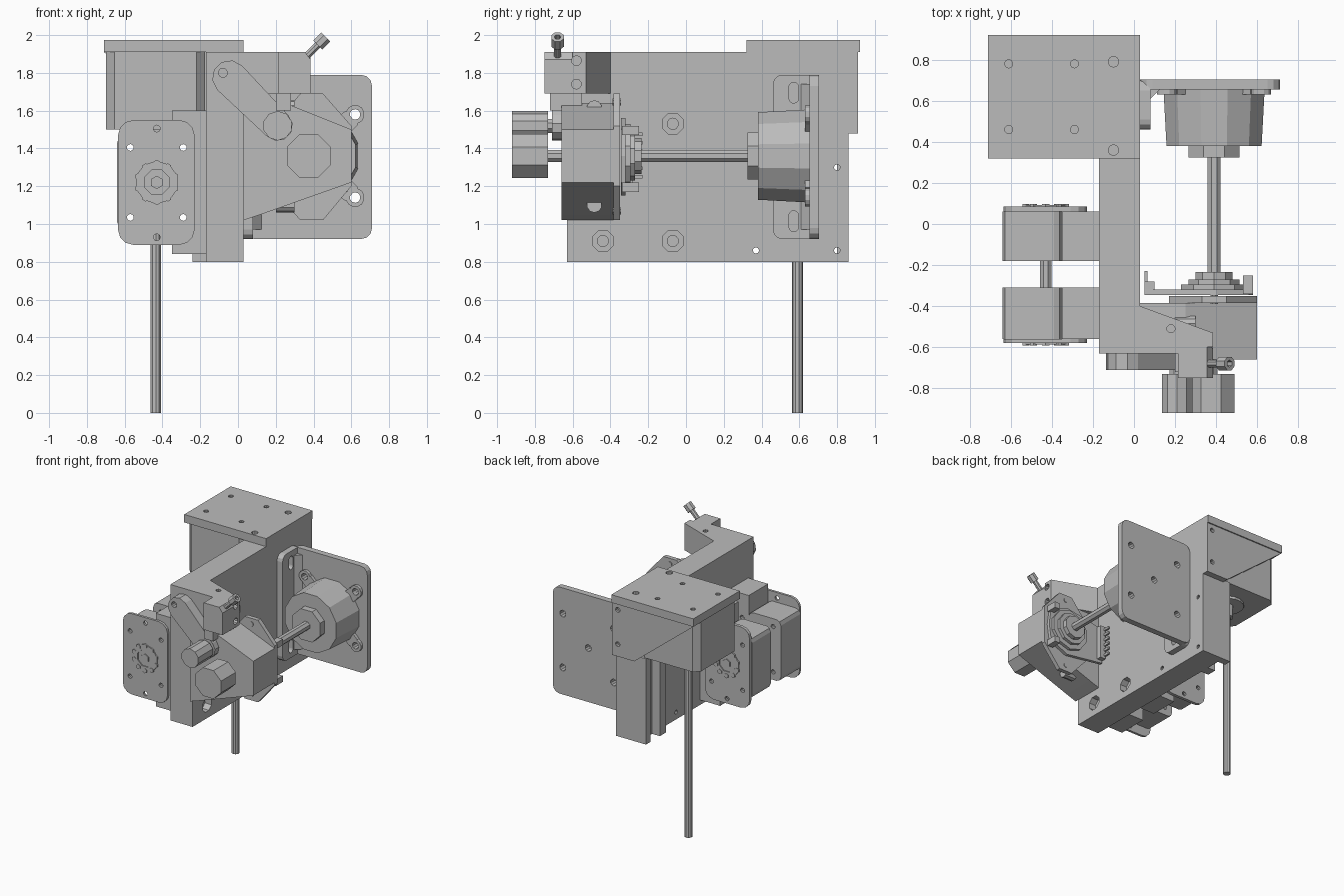
import bpy, bmesh
from math import pi, cos, sin
from mathutils import Vector

old = bpy.data.objects.get("Cube")
if old:
    bpy.data.objects.remove(old, do_unlink=True)

GREY = (0.5, 0.5, 0.5, 1)
mat = bpy.data.materials.new("machine grey")
mat.use_nodes = True
mat.diffuse_color = GREY
mat.node_tree.nodes["Principled BSDF"].inputs["Base Color"].default_value = GREY


def prism(name, pts, axis, lo, hi):
    """Extrude a 2D profile along an axis between lo and hi."""
    place = {"x": lambda a, b, t: (t, a, b),
             "y": lambda a, b, t: (a, t, b),
             "z": lambda a, b, t: (a, b, t)}[axis]
    bm = bmesh.new()
    ends = [[bm.verts.new(place(a, b, t)) for a, b in pts] for t in (lo, hi)]
    bm.faces.new(ends[0])
    bm.faces.new(ends[1][::-1])
    n = len(pts)
    for i in range(n):
        j = (i + 1) % n
        bm.faces.new((ends[0][i], ends[1][i], ends[1][j], ends[0][j]))
    bmesh.ops.recalc_face_normals(bm, faces=bm.faces)
    me = bpy.data.meshes.new(name)
    bm.to_mesh(me)
    bm.free()
    me.materials.append(mat)
    ob = bpy.data.objects.new(name, me)
    bpy.context.scene.collection.objects.link(ob)
    return ob


def rect(a0, b0, a1, b1):
    return [(a0, b0), (a1, b0), (a1, b1), (a0, b1)]


def box(name, x0, x1, y0, y1, z0, z1):
    return prism(name, rect(x0, y0, x1, y1), "z", z0, z1)


def circle(a, b, r, n=8):
    return [(a + r * cos(2 * pi * (i + .5) / n), b + r * sin(2 * pi * (i + .5) / n))
            for i in range(n)]


def rounded(a0, b0, a1, b1, r, seg=3):
    corners = [(a1 - r, b1 - r), (a0 + r, b1 - r), (a0 + r, b0 + r), (a1 - r, b0 + r)]
    return [(a + r * cos(pi / 2 * (k + s / seg)), b + r * sin(pi / 2 * (k + s / seg)))
            for k, (a, b) in enumerate(corners) for s in range(seg + 1)]


def cyl(name, axis, a, b, r, lo, hi, n=8):
    return prism(name, circle(a, b, r, n), axis, lo, hi)


def cut(ob, profile, axis, lo, hi):
    cutter = prism("cutter", profile, axis, lo, hi)
    cutter.hide_render = True
    m = ob.modifiers.new("cut", "BOOLEAN")
    m.operation = "DIFFERENCE"
    m.solver = "EXACT"
    m.object = cutter
    bpy.context.view_layer.objects.active = ob
    bpy.ops.object.modifier_apply(modifier="cut")
    bpy.data.objects.remove(cutter, do_unlink=True)


def holes(ob, axis, centres, r, lo, hi, n=10):
    for a, b in centres:
        cut(ob, circle(a, b, r, n), axis, lo, hi)


# Main upright plate with countersunk and small bolt holes
main = box("main_plate", -.17, .03, -.63, .86, .8, 1.91)
bolts = [(-.07, 1.53), (-.07, .91), (-.44, .91)]
holes(main, "x", bolts, .06, -.03, .1, 8)
holes(main, "x", bolts, .03, -.3, .1)
holes(main, "x", [(.37, .86), (.8, .86), (.8, 1.3)], .016, -.3, .1)
for i, (y0, y1) in enumerate([(.8, .86), (.6, .68)]):
    box(f"guide_ridge_{i}", -.24, -.17, y0, y1, .8, 1.5)

# Top shelf with a triangular rear gusset
shelf = box("top_shelf", -.71, .03, .32, .92, 1.91, 1.975)
holes(shelf, "z", [(x, y) for x in (-.61, -.29) for y in (.46, .78)], .02, 1.8, 2)
holes(shelf, "z", [(-.1, .36), (-.1, .79)], .026, 1.95, 2)
gusset = prism("rear_gusset", [(.03, 1.48), (.03, 1.91), (-.71, 1.91), (-.17, 1.48)],
               "y", .86, .91)
holes(gusset, "y", [(-.02, 1.86), (-.02, 1.58)], .02, .88, 1)

# Vertical motor, coupler and lead screw
prism("lift_motor", rounded(-.7, .33, -.175, .85, .045, 1), "z", 1.5, 1.91)
cyl("lift_pilot", "z", -.435, .59, .13, 1.48, 1.5, 16)
cyl("lift_coupler", "z", -.435, .59, .05, 1.38, 1.5)
cyl("lead_screw", "z", -.435, .59, .03, 0, 1.42, 10)

# Two bearing carriers on the left face
CX, CZ = -.43, 1.22
plate_holes = [(CX + dx, CZ + dz) for dx in (-.14, .14) for dz in (-.185, .185)]
plate_holes += [(CX, .93), (CX, 1.505)]
for tag, y0, y1, p0, p1 in (("front", -.56, -.31, -.58, -.56),
                            ("rear", -.18, .06, .06, .085)):
    body = prism(f"{tag}_carrier_body", rounded(-.64, .97, -.35, 1.47, .04, 2), "y", y0, y1)
    mount = box(f"{tag}_carrier_mount", -.35, -.17, y0, y1, .84, 1.6)
    flange = prism(f"{tag}_carrier_flange", rounded(-.635, .89, -.23, 1.55, .08), "y", p0, p1)
    for ob in (body, mount, flange):
        near = [(a, b) for a, b in plate_holes
                if ob is flange or (a < -.35) == (ob is body) and .97 < b < 1.47]
        holes(ob, "y", near, .018, y0 - .1, y1 + .1)
    # Bearing ring with balls and a hexagonal core
    out = -1 if tag == "front" else 1
    face = p0 if out < 0 else p1
    lo, hi = sorted((face - out * .005, face + out * .008))
    ring = cyl(f"{tag}_bearing_ring", "y", CX, CZ, .115, lo, hi, 10)
    cut(ring, circle(CX, CZ, .07, 8), "y", lo - .1, hi + .1)
    cyl(f"{tag}_bearing_core", "y", CX, CZ, .035, lo, hi, 6)
    for i, (a, b) in enumerate(circle(CX, CZ, .1, 10)):
        cyl(f"{tag}_bearing_ball_{i}", "y", a, b, .02, lo - .004, hi + .004, 6)
cyl("carrier_rod", "y", CX, CZ, .03, -.35, -.15)

# Angle bracket for the round motor
MX, MZ = .39, 1.36
corners = [(MX + dx, MZ + dz) for dx in (-.23, .23) for dz in (-.22, .22)]
back = prism("motor_plate", rounded(.03, .92, .71, 1.79, .06), "y", .655, .705)
holes(back, "y", corners + [(MX, MZ)], .028, .6, .8)
side = prism("bracket_flange", rounded(.46, .92, .7, 1.79, .05), "x", .03, .08)
for z in (1.015, 1.695):
    cut(side, rounded(.545, z - .055, .595, z + .055, .024), "x", 0, .2)
prism("bracket_fillet", [(.08, .61), (.08, .66), (.13, .66)], "z", .97, 1.74)

# Round motor with ears, hub and drive shaft
motor = cyl("round_motor", "y", MX, MZ, .255, .38, .655, 12)
for v in motor.data.vertices:
    if v.co.y < .5:
        v.co.x = MX + (v.co.x - MX) * .94
        v.co.z = MZ + (v.co.z - MZ) * .94
for i, (a, b) in enumerate(corners):
    ear = cyl(f"motor_ear_{i}", "y", a, b, .05, .63, .655, 12)
    holes(ear, "y", [(a, b)], .028, .6, .7)
    d = (Vector((a, b)) - Vector((MX, MZ))).normalized()
    p = Vector((-d.y, d.x)) * .05
    c0, c1 = Vector((MX, MZ)) + d * .2, Vector((a, b)) - d * .025
    prism(f"ear_web_{i}", [tuple(q) for q in (c0 - p, c1 - p, c1 + p, c0 + p)], "y", .63, .655)
cyl("motor_hub", "y", MX, MZ, .135, .325, .38)
cyl("drive_shaft", "y", MX, MZ, .035, -.3, .33)

# Front drive housing and cover plate
housing = prism("drive_housing", [(.03, 1.02), (.12, 1.05), (.6, 1.22), (.6, 1.5),
                                  (.25, 1.64), (.03, 1.64)], "y", -.66, -.385)
prism("cover_plate", [(.33, 1.02), (.45, 1.02), (.6, 1.2), (.6, 1.52), (.45, 1.69),
                      (.33, 1.69), (.17, 1.5), (.17, 1.2)], "y", -.385, -.35)
for i, z in enumerate((1.1, 1.615)):
    cyl(f"housing_boss_{i}", "x", -.485, z, .04, .2, .3, 10)
for i, z in enumerate((1.07, 1.645)):
    cyl(f"cover_screw_{i}", "y", MX, z, .02, -.39, -.345)

# Encoder board with rings and pin header
prism("encoder_board", [(.05, 1.2), (.4, 1.15), (.56, 1.22), (.58, 1.36), (.56, 1.5),
                        (.4, 1.56), (.05, 1.5)], "y", -.345, -.32)
for i, (r, y0, y1) in enumerate([(.17, -.32, -.295), (.13, -.295, -.27), (.095, -.27, -.235)]):
    cyl(f"encoder_ring_{i}", "y", MX, MZ, r, y0, y1, 10)
box("header_base", .05, .1, -.32, -.28, 1.22, 1.5)
for i in range(6):
    z = 1.24 + i * .045
    box(f"header_pin_{i}", .05, .065, -.28, -.23, z, z + .02)
for i, z in enumerate((1.2, 1.5)):
    box(f"board_clip_{i}", .53, .58, -.34, -.25, z - .03, z + .02)

# Front knob, idler and tension lever
cyl("drive_knob", "y", .375, MZ, .125, -.92, -.73)
cyl("knob_shaft", "y", .375, MZ, .035, -.75, -.64)
cyl("idler_roller", "y", .21, 1.52, .078, -.92, -.73, 10)
cyl("idler_pin", "y", .21, 1.52, .04, -.75, -.62)
arc = lambda a, b, r, start: [(a + r * cos(start + i * pi / 5), b + r * sin(start + i * pi / 5))
                              for i in range(6)]
lever = prism("tension_lever", arc(-.045, 1.775, .092, pi / 4) + arc(.21, 1.52, .08, pi * 1.25),
              "y", -.71, -.63)
holes(lever, "y", [(-.08, 1.8)], .024, -.8, -.67)

# Upper overhanging arm with angled thumb screw
arm = prism("upper_arm", [(.03, -.4), (.385, -.53), (.385, -.75), (.215, -.75),
                          (.215, -.63), (.03, -.63)], "z", 1.69, 1.91)
cut(arm, [(.34, 1.93), (.4, 1.93), (.4, 1.85)], "y", -.8, -.6)
holes(arm, "x", [(-.58, 1.865), (-.58, 1.74)], .026, .3, .5)
holes(arm, "z", [(.18, -.51)], .02, 1.85, 2)
box("lever_spring", .2, .28, -.72, -.55, 1.6, 1.69)
for name, r, lo, hi in (("thumb_screw", .02, 0, .12), ("thumb_screw_head", .036, .11, .17)):
    screw = cyl(name, "z", 0, 0, r, lo, hi)
    if lo:
        cut(screw, circle(0, 0, .018, 6), "z", .14, .2)
    screw.location = (.345, -.68, 1.87)
    screw.rotation_euler = (0, pi / 4, 0)
